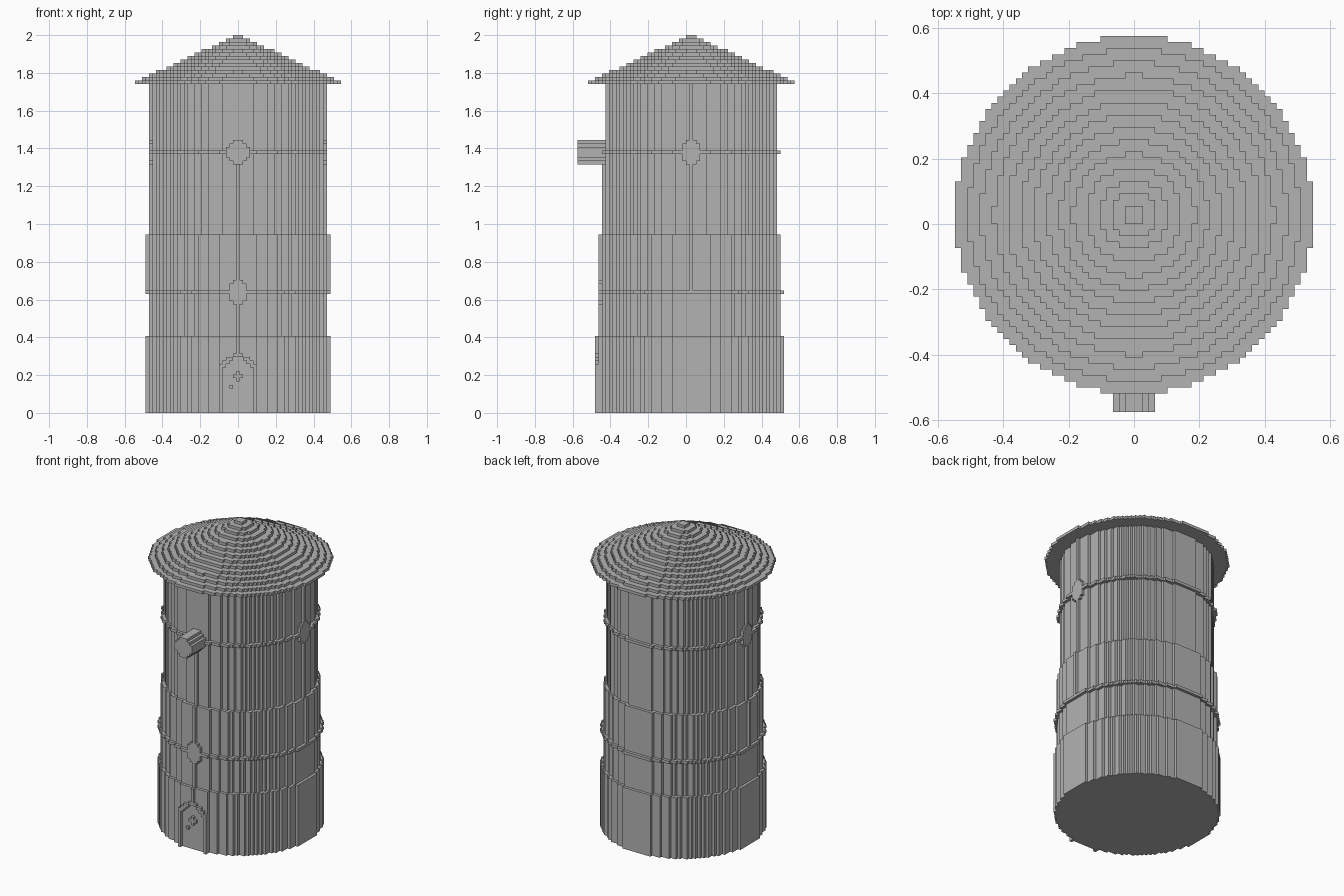
import bpy
import bmesh
from mathutils import Vector

UNIT = 1 / 54          # edge of one block; all sizes below are in blocks
MID_Y = 1.5            # axis of the tower

cube = bpy.data.objects.get("Cube")
if cube:
    bpy.data.objects.remove(cube)

grey = bpy.data.materials.new("plain_grey")
grey.use_nodes = True
grey.diffuse_color = (0.45, 0.45, 0.45, 1)
grey.node_tree.nodes["Principled BSDF"].inputs["Base Color"].default_value = (0.45, 0.45, 0.45, 1)


def disc_rows(radius):
    """Half-widths of the block rows that fill a circle."""
    n = int(radius)
    rows = []
    for j in range(-n, n + 1):
        i = n
        while i * i + j * j > radius * radius:
            i -= 1
        rows.append(i + 0.5)
    return rows


def stepped_outline(rows):
    """Closed outline of symmetric rows stacked about the origin."""
    half = len(rows) / 2
    right = []
    for j, w in enumerate(rows):
        if j == 0 or rows[j - 1] != w:
            right.append((w, j - half))
        if j == len(rows) - 1 or rows[j + 1] != w:
            right.append((w, j + 1 - half))
    return right + [(-a, b) for a, b in reversed(right)]


def prism(bm, rows, origin, across, up, depth):
    """Extrude the stepped outline, spanned by two axes, along depth."""
    o, a, u, d = (Vector(p) for p in (origin, across, up, depth))
    face = bm.faces.new([bm.verts.new((o + a * s + u * t) * UNIT)
                         for s, t in stepped_outline(rows)])
    made = bmesh.ops.extrude_face_region(bm, geom=[face])["geom"]
    verts = [g for g in made if isinstance(g, bmesh.types.BMVert)]
    bmesh.ops.translate(bm, verts=verts, vec=d * UNIT)


def finish(name, bm):
    bmesh.ops.recalc_face_normals(bm, faces=bm.faces[:])
    mesh = bpy.data.meshes.new(name)
    bm.to_mesh(mesh)
    bm.free()
    mesh.materials.append(grey)
    bpy.context.collection.objects.link(bpy.data.objects.new(name, mesh))


def discs(name, layers):
    bm = bmesh.new()
    for radius, z0, z1 in layers:
        prism(bm, disc_rows(radius), (0, MID_Y, z0), (1, 0, 0), (0, 1, 0), (0, 0, z1 - z0))
    finish(name, bm)


def boxes(name, spans):
    bm = bmesh.new()
    for x0, x1, y0, y1, z0, z1 in spans:
        made = bmesh.ops.create_cube(bm, size=1)["verts"]
        for v in made:
            v.co = Vector((x0 if v.co.x < 0 else x1,
                           y0 if v.co.y < 0 else y1,
                           z0 if v.co.z < 0 else z1)) * UNIT
    finish(name, bm)


# Tower wall in three tiers
BASE, MIDDLE, UPPER = 26.5, 25.5, 24.5
discs("base_wall", [(BASE, 0, 22)])
discs("middle_wall", [(MIDDLE, 22, 51)])
discs("upper_wall", [(UPPER, 51, 94)])

# Hoops around the wall
discs("lower_hoop", [(BASE, 34, 35)])
discs("upper_hoop", [(MIDDLE, 74, 75)])

# Stepped conical roof
STEPS = 14
discs("roof", [(29.5 - 28 * i / (STEPS - 1), 94 + i, 95 + i) for i in range(STEPS)])

# Front spout
bm = bmesh.new()
prism(bm, disc_rows(3.2), (0, MID_Y - UPPER, 74.5), (1, 0, 0), (0, 0, 1), (0, -8, 0))
finish("front_spout", bm)

# Bosses on the hoops
BOSS = [1.5] + [2.5] * 5 + [1.5]
bm = bmesh.new()
prism(bm, BOSS, (0, MID_Y - MIDDLE, 34.5), (1, 0, 0), (0, 0, 1), (0, -1, 0))
finish("front_boss", bm)
for name, side in (("left_boss", 1), ("right_boss", -1)):
    bm = bmesh.new()
    prism(bm, BOSS, (side * UPPER, MID_Y, 74.5), (0, 1, 0), (0, 0, 1), (side, 0, 0))
    finish(name, bm)

# Thin upright ribs: front, then both sides
front_rib = []
for radius, z0, z1 in ((BASE, 17, 22), (MIDDLE, 22, 31), (MIDDLE, 38, 51), (UPPER, 51, 71)):
    y = MID_Y - radius
    front_rib.append((-0.5, 0.5, y - 1, y, z0, z1))
boxes("front_rib", front_rib)
for name, side in (("left_rib", 1), ("right_rib", -1)):
    spans = []
    for radius, z0, z1 in ((MIDDLE, 35, 51), (UPPER, 51, 71), (UPPER, 78, 94)):
        x0, x1 = sorted((side * radius, side * (radius + 1)))
        spans.append((x0, x1, MID_Y - 0.5, MID_Y + 0.5, z0, z1))
    boxes(name, spans)

# Door surround: stepped arch on two jambs
y = MID_Y - BASE
arch = [(-1.5, 1.5, y - 1, y, 16, 17)]
for side in (1, -1):
    for a, b, z0, z1 in ((1.5, 3.5, 15, 16), (2.5, 4.5, 14, 15), (3.5, 5.5, 13, 14), (4.5, 5.5, 0, 13)):
        x0, x1 = sorted((side * a, side * b))
        arch.append((x0, x1, y - 1, y, z0, z1))
boxes("door_arch", arch)

# Small cross and knob on the door
bm = bmesh.new()
prism(bm, [0.5, 1.5, 0.5], (0, y, 10.5), (1, 0, 0), (0, 0, 1), (0, -1, 0))
finish("door_cross", bm)
boxes("door_knob", [(-2.5, -1.5, y - 1, y, 7, 8)])
